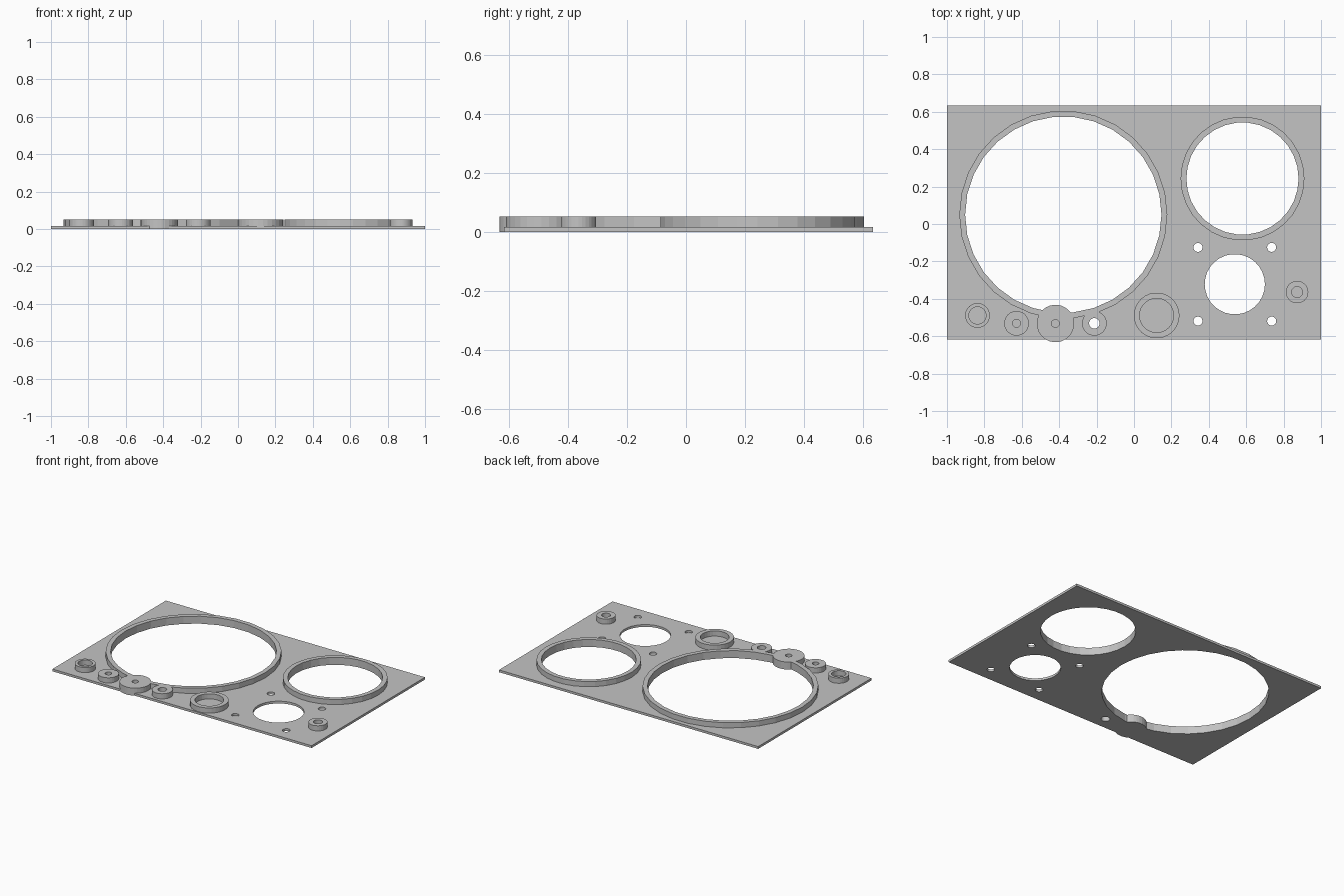
import bpy, bmesh, math

if "Cube" in bpy.data.objects:
    bpy.data.objects.remove(bpy.data.objects["Cube"], do_unlink=True)

T, H, SIDES = 0.016, 0.052, 30      # plate thickness, collar height, facets per circle

grey = bpy.data.materials.new("plain grey")
grey.use_nodes = True
colour = (0.55, 0.55, 0.55, 1)
grey.diffuse_color = colour
grey.node_tree.nodes["Principled BSDF"].inputs["Base Color"].default_value = colour


def finish(bm, name):
    bmesh.ops.recalc_face_normals(bm, faces=bm.faces)
    mesh = bpy.data.meshes.new(name)
    bm.to_mesh(mesh)
    bm.free()
    mesh.materials.append(grey)
    ob = bpy.data.objects.new(name, mesh)
    bpy.context.collection.objects.link(ob)
    return ob


def circle(bm, x, y, z, r):
    angles = [math.tau * i / SIDES for i in range(SIDES)]
    return [bm.verts.new((x + r * math.cos(a), y + r * math.sin(a), z)) for a in angles]


def tube(name, x, y, outer, inner, z0=T, z1=H):
    bm = bmesh.new()
    loops = [circle(bm, x, y, z, r) for r, z in
             ((outer, z0), (outer, z1), (inner, z1), (inner, z0))]
    for k in range(4):
        a, b = loops[k], loops[(k + 1) % 4]
        for i in range(SIDES):
            j = (i + 1) % SIDES
            bm.faces.new((a[i], a[j], b[j], b[i]))
    return finish(bm, name)


def disc(name, x, y, r, z0, z1):
    bm = bmesh.new()
    low, high = circle(bm, x, y, z0, r), circle(bm, x, y, z1, r)
    bm.faces.new(low)
    bm.faces.new(high)
    for i in range(SIDES):
        j = (i + 1) % SIDES
        bm.faces.new((low[i], low[j], high[j], high[i]))
    return finish(bm, name)


def cut(target, x, y, r):
    cutter = disc("hole_cutter", x, y, r, -0.1, 0.2)
    mod = target.modifiers.new("hole", "BOOLEAN")
    mod.operation, mod.solver, mod.object = "DIFFERENCE", "EXACT", cutter
    bpy.context.view_layer.objects.active = target
    bpy.ops.object.modifier_apply(modifier=mod.name)
    bpy.data.objects.remove(cutter, do_unlink=True)


# Base plate
bm = bmesh.new()
bmesh.ops.create_cube(bm, size=1)
for v in bm.verts:
    v.co.x *= 2
    v.co.y = v.co.y * 1.25 + 0.008
    v.co.z = (v.co.z + 0.5) * T
plate = finish(bm, "base_plate")

# Collars: name, x, y, outer radius, inner radius, open through the plate
collars = [
    ("large_ring", -0.378, 0.05, 0.556, 0.525, True),
    ("medium_ring", 0.58, 0.243, 0.331, 0.3, True),
    ("dial_ring", 0.121, -0.489, 0.122, 0.091, False),
    ("left_boss", 0.872, -0.364, 0.06, 0.029, False),
    ("right_boss", -0.837, -0.489, 0.066, 0.046, False),
    ("small_boss", -0.628, -0.531, 0.066, 0.021, False),
    ("open_boss", -0.212, -0.531, 0.066, 0.028, True),
]
parts = {}
for name, x, y, outer, inner, through in collars:
    parts[name] = tube(name, x, y, outer, inner)
    if through:
        cut(plate, x, y, inner)

# Round opening with four screw holes around it
cx, cy = 0.539, -0.322
cut(plate, cx, cy, 0.161)
for sx in (-1, 1):
    for sy in (-1, 1):
        cut(plate, cx + sx * 0.197, cy + sy * 0.197, 0.024)

# Wide boss that overhangs the plate edge and the large opening
bx, by, br, pin = -0.42, -0.532, 0.1, 0.021
cut(plate, bx, by, br)
tube("wide_boss", bx, by, br, pin, 0, H)
disc("wide_boss_floor", bx, by, pin, 0, T)

# Trim the large ring where bosses run into it
cut(parts["large_ring"], bx, by, br)
cut(parts["large_ring"], -0.212, -0.531, 0.066)
